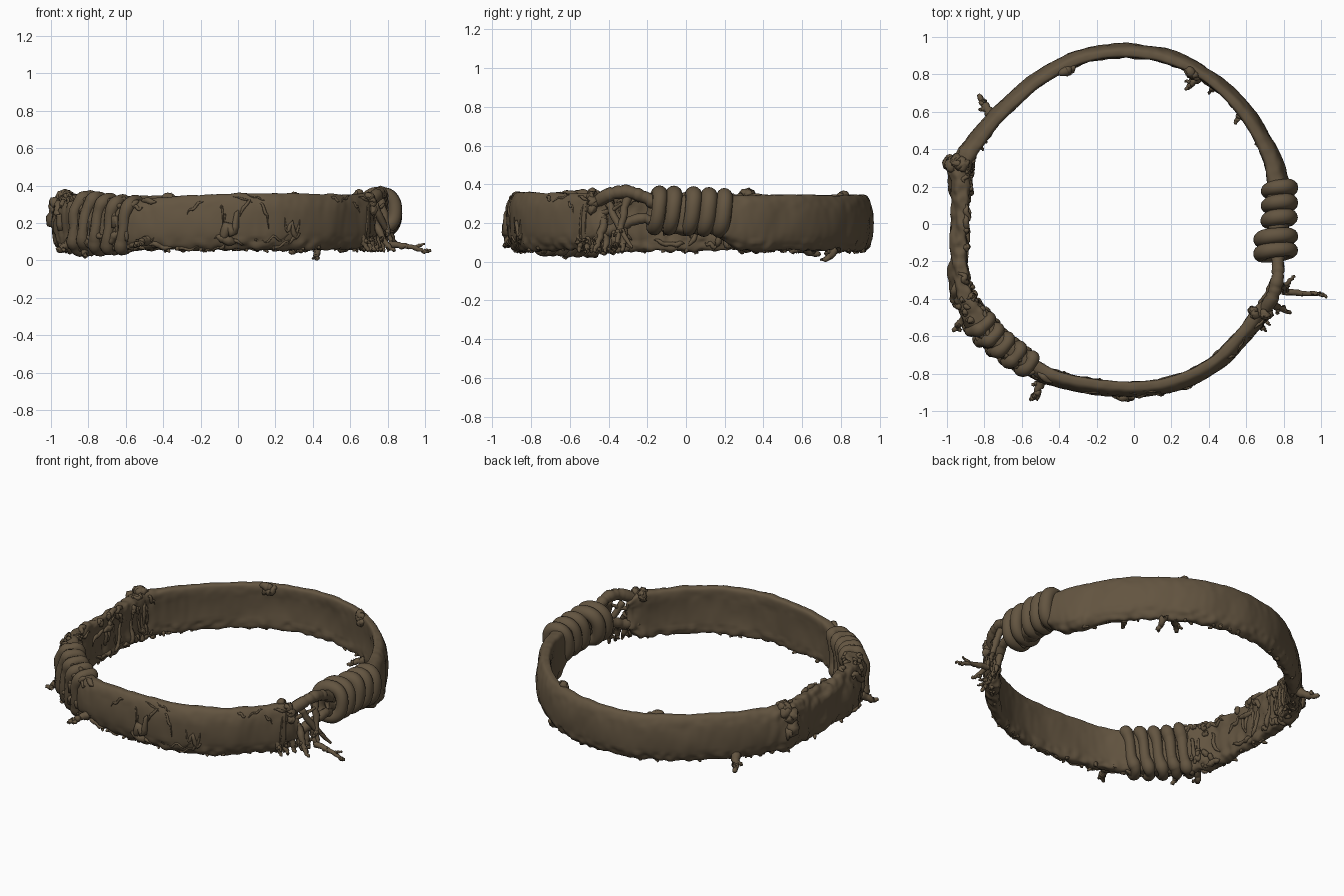
import bpy, bmesh, math, random
from mathutils import Vector, noise

if "Cube" in bpy.data.objects:
    bpy.data.objects.remove(bpy.data.objects["Cube"])

random.seed(7)
bark = bpy.data.materials.new("bark brown")
bark.diffuse_color = (0.125, 0.09, 0.052, 1)
bark.use_nodes = True
bark.node_tree.nodes["Principled BSDF"].inputs["Base Color"].default_value = bark.diffuse_color

# Centre line of the band: x, y, thickness
BAND = [(.77, -.12, .09), (.77, .1, .12), (.765, .24, .11), (.705, .42, .09), (.56, .64, .075), (.36, .81, .07),
        (.15, .9, .07), (-.07, .925, .075), (-.3, .885, .075), (-.52, .765, .075), (-.72, .59, .08),
        (-.84, .44, .09), (-.925, .3, .11), (-.925, .1, .09), (-.935, -.12, .085), (-.92, -.36, .1),
        (-.85, -.5, .12), (-.72, -.64, .11), (-.55, -.76, .1), (-.36, -.84, .08), (-.05, -.88, .08),
        (.2, -.855, .08), (.42, -.75, .08), (.58, -.6, .085), (.67, -.48, .09), (.71, -.41, .05)]
LAST = len(BAND) - 1
PI = math.pi


def clamp(v):
    return max(0, min(1, v))


def spline(pts, u):
    """Catmull-Rom through the points."""
    n = len(pts) - 1
    i = max(0, min(int(u), n - 1))
    t = u - i
    a, b, c, d = (pts[max(0, min(n, i + k))] for k in (-1, 0, 1, 2))
    return [.5 * (2 * q + (r - p) * t + (2 * p - 5 * q + 4 * r - s) * t * t
                  + (3 * q - p - 3 * r + s) * t ** 3) for p, q, r, s in zip(a, b, c, d)]


def power(v, e):
    return math.copysign(abs(v) ** e, v)


def surf(u, a, lift=0):
    """Point on the band: u along it, a around its section (0 = outward, quarter turn = up)."""
    x, y, th = spline(BAND, u)
    p, q = spline(BAND, max(0, u - .03)), spline(BAND, min(LAST, u + .03))
    t = Vector((q[0] - p[0], q[1] - p[1], 0)).normalized()
    out = Vector((t.y, -t.x, 0))
    torn = clamp(u - 23.5)
    rough = .2 + .55 * clamp((-x - .7) * 6) * clamp((.45 - y) * 9) + .8 * torn
    zb = .057 + .085 * clamp(2.3 - u) + .08 * clamp(u - 24)
    zt = .345 + .018 * clamp(-y) * clamp(x * 3 + 1) - .05 * clamp(u - 24)
    zt -= .02 * math.exp(-((x + .58) ** 2 + (y + .75) ** 2) / .04)
    s = power(math.sin(a), .55)
    pos = Vector((x, y, (zb + zt) / 2)) - out * (.018 * s * s - .006)
    pos += out * (th / 2 * power(math.cos(a), .65)) + Vector((0, 0, (zt - zb) / 2 * s))
    nrm = (out * math.cos(a) + Vector((0, 0, math.sin(a)))).normalized()
    bump = .006 * noise.noise(pos * 6) + rough * (.024 * noise.noise(pos * 9) + .016 * noise.noise(pos * 24))
    if s < -.6:
        bump += .012 * noise.noise(pos * 22)
    return pos + nrm * (bump + lift)


def loft(bm, rings, closed=False):
    vs = [[bm.verts.new(p) for p in r] for r in rings]
    m = len(vs[0])
    for i in range(len(vs) - (not closed)):
        r, s = vs[i], vs[(i + 1) % len(vs)]
        for j in range(m):
            bm.faces.new((r[j], r[(j + 1) % m], s[(j + 1) % m], s[j]))
    if not closed:
        bm.faces.new(vs[0])
        bm.faces.new(vs[-1])


def tube(bm, pts, radii, closed=False, sides=8):
    n, rings, side = len(pts), [], None
    for i, p in enumerate(pts):
        a = pts[(i - 1) % n] if closed else pts[max(0, i - 1)]
        b = pts[(i + 1) % n] if closed else pts[min(n - 1, i + 1)]
        t = (b - a).normalized()
        ref = side if side else Vector((0, 0, 1)) if abs(t.z) < .8 else Vector((1, 0, 0))
        side = (ref - t * ref.dot(t)).normalized()
        up = t.cross(side)
        rings.append([p + (side * math.cos(k * math.tau / sides) + up * math.sin(k * math.tau / sides))
                      * radii[i] for k in range(sides)])
    loft(bm, rings, closed)


def finish(bm, name):
    bmesh.ops.recalc_face_normals(bm, faces=bm.faces)
    for f in bm.faces:
        f.smooth = True
    me = bpy.data.meshes.new(name)
    bm.to_mesh(me)
    bm.free()
    me.materials.append(bark)
    bpy.context.collection.objects.link(bpy.data.objects.new(name, me))


def jitter(v, low=-1):
    return Vector((random.uniform(-v, v), random.uniform(-v, v), random.uniform(low * v, v)))


def strand(bm, pts, r0, r1, steps=6, wob=.005):
    n = (len(pts) - 1) * steps
    path = [Vector(spline(pts, i / steps)) + (jitter(wob) if 0 < i < n else Vector()) for i in range(n + 1)]
    tube(bm, path, [(r0 + (r1 - r0) * i / n) * random.uniform(.88, 1.12) for i in range(n + 1)])
    return path


def twig(bm, start, end, r, sag=.02, forks=2):
    """Sagging tapered root with short side shoots."""
    start, end = Vector(start), Vector(end)
    mid = start.lerp(end, .55) - Vector((0, 0, sag))
    path = strand(bm, [start, mid, end], r, r * .35)
    for k in range(forks):
        p = path[5 + 3 * k]
        d = (end - start).normalized() * .03 + jitter(.035, -.3)
        twig(bm, p, p + d, r * .6, 0, 0)


def lump(bm, u, a, du, da, r):
    """Tapered ridge hugging the band."""
    w = random.uniform(-.15, .15)
    ts = [i / 12 for i in range(13)]
    pts = [surf(u + du * (t - .5), a + da * (t - .5) + w * math.sin(t * 11), r * .1) for t in ts]
    tube(bm, pts, [r * max(.12, abs(math.sin(PI * t)) ** .6) * random.uniform(.85, 1.15) for t in ts])


# Main band
bm = bmesh.new()
loft(bm, [[surf(i / 500 * LAST, j * math.tau / 48) for j in range(48)] for i in range(501)])
finish(bm, "bark_band")

# Coils on the right, the front pair wider
bm = bmesh.new()
for k, y in enumerate((.185, .105, .025, -.075, -.15)):
    w, cx = (.06, .775) if k < 3 else (.08, .76)
    angs = [i * math.tau / 40 for i in range(40)]
    pts = [Vector((cx + w * power(math.cos(a), .8), y + .016 * math.sin(a + .6),
                   .259 - .036 * y + .089 * power(math.sin(a), .85))) for a in angs]
    tube(bm, pts, [.04 * (1 + .08 * math.sin(a + y * 9)) for a in angs], True, 14)
finish(bm, "right_coils")

# Wraps on the front left
bm = bmesh.new()
for k in range(5):
    u = 16.2 + .4 * k
    angs = [i * math.tau / 48 for i in range(48)]
    pts = [surf(u + .16 * math.sin(a), a, -.004) for a in angs]
    tube(bm, pts, [.034 * (1 + .12 * math.sin(4 * a + u)) for a in angs], True, 12)
finish(bm, "left_wraps")

# Bent strands joining the coils and the torn band end
bm = bmesh.new()
strand(bm, [(.765, -.13, .29), (.77, -.22, .335), (.765, -.3, .36), (.735, -.4, .345), (.66, -.52, .27)],
       .034, .034, 8, .002)
strand(bm, [(.77, -.15, .2), (.775, -.24, .225), (.73, -.37, .17), (.68, -.47, .15)], .022, .034, 8, .003)
finish(bm, "end_loop")

# Frayed roots hanging from the loop
bm = bmesh.new()
twig(bm, (.76, -.3, .34), (.82, -.36, .08), .026, 0, 2)
twig(bm, (.81, -.36, .09), (.998, -.375, .045), .022, -.008, 3)
twig(bm, (.73, -.4, .3), (.86, -.28, .075), .022, .02, 1)
twig(bm, (.72, -.42, .22), (.835, -.475, .05), .024, .02, 2)
twig(bm, (.66, -.5, .27), (.78, -.33, .3), .022, .03, 0)
for k in range(6):
    y = -.32 - .045 * k
    twig(bm, (.75 - .02 * k, y, .17), (.785 - .018 * k, y - .01, .05), .024, .01, 1)
finish(bm, "frayed_roots")

# Loose twigs around the ring
bm = bmesh.new()
twig(bm, (-.75, .56, .1), (-.83, .69, .035), .032, .01, 2)
twig(bm, (.37, .8, .07), (.275, .72, .04), .026, -.005, 2)
twig(bm, (.42, .78, .07), (.42, .71, .01), .024, .01, 1)
twig(bm, (.58, .6, .07), (.54, .54, .05), .022, 0, 0)
twig(bm, (-.47, -.8, .12), (-.53, -.92, .09), .034, 0, 3)
twig(bm, (-.9, -.5, .1), (-.965, -.57, .055), .027, .01, 2)
twig(bm, (-.82, -.56, .08), (-.82, -.63, .02), .026, 0, 1)
# Small rootlets along the lower edge
for k in range(70):
    p = surf(random.uniform(2.5, 24), random.uniform(-2, -1.1), -.01)
    d = jitter(.025)
    d.z = -random.uniform(.008, .022)
    strand(bm, [p, p + d], random.uniform(.009, .018), .006, 5, .003)
finish(bm, "twigs")

# Bark lumps and clinging roots
bm = bmesh.new()
for u, a, n, r in ((20.05, -.3, 2, .028), (21.4, -.15, 1, .014), (8.3, 2.3, 2, .028), (5.2, 2.3, 3, .025),
                   (11.9, .8, 5, .036), (24.1, .6, 3, .03), (23.9, 2, 3, .024)):
    for k in range(n):
        lump(bm, u + random.uniform(-.12, .12), a + .35 * (k - (n - 1) / 2), .35, random.uniform(-.5, .5), r)
for count, u0, u1, a0, a1, size in ((55, 11.3, 16.2, 1.7, 4.6, .02), (40, 14.6, 18.8, -1.5, 1.5, .021),
                                    (25, 18, 24, -1.5, .9, .011)):
    for k in range(count):
        lump(bm, random.uniform(u0, u1), random.uniform(a0, a1), random.uniform(-.6, .6),
             random.uniform(-1, 1), size * random.uniform(.5, 1))
finish(bm, "bark_lumps")
